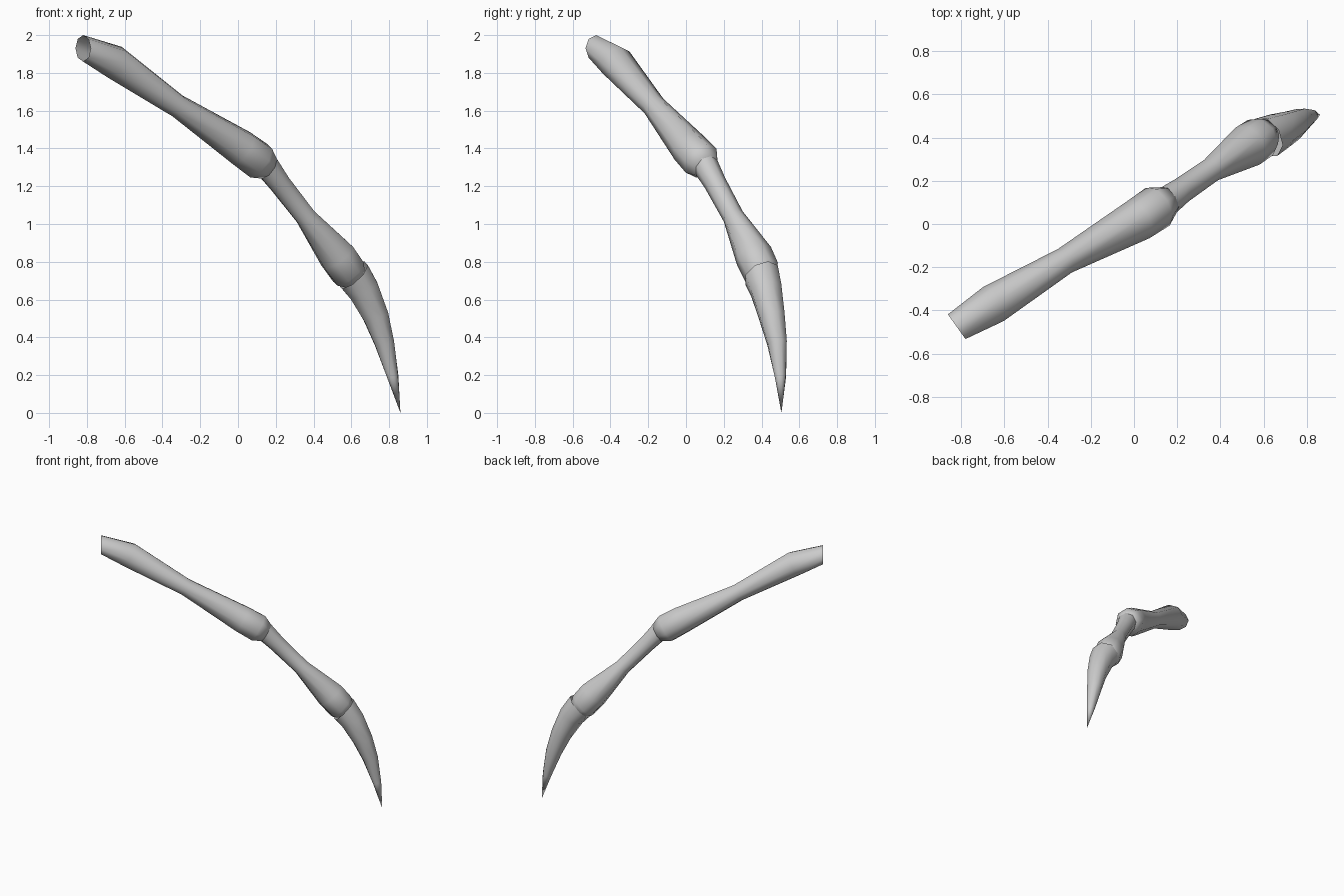
import bpy, bmesh, math
from mathutils import Vector

if "Cube" in bpy.data.objects:
    bpy.data.objects.remove(bpy.data.objects["Cube"])

SIDES = 8


def segment(name, stations, start_dir=None, tip=None, cap=False):
    """Loft rings (x, y, z, radius) into a tube, optionally ending in a point."""
    bm = bmesh.new()
    pts = [Vector(s[:3]) for s in stations]
    path = pts + ([Vector(tip)] if tip else [])
    rings = []
    for i, s in enumerate(stations):
        a, b = path[max(i - 1, 0)], path[min(i + 1, len(path) - 1)]
        if 0 < i < len(path) - 1:
            t = (path[i] - a).normalized() + (b - path[i]).normalized()
        else:
            t = b - a
        if i == 0 and start_dir:
            t = Vector(start_dir)
        t.normalize()
        u = t.cross(Vector((0, 0, 1))).normalized()
        v = u.cross(t)
        ring = []
        for k in range(SIDES):
            ang = 2 * math.pi * k / SIDES
            ring.append(bm.verts.new(pts[i] + s[3] * (math.cos(ang) * u + math.sin(ang) * v)))
        rings.append(ring)
    for r0, r1 in zip(rings, rings[1:]):
        for k in range(SIDES):
            j = (k + 1) % SIDES
            bm.faces.new((r0[k], r0[j], r1[j], r1[k]))
    if tip:
        end = bm.verts.new(tip)
        for k in range(SIDES):
            bm.faces.new((rings[-1][k], rings[-1][(k + 1) % SIDES], end))
    if cap:
        bm.faces.new(rings[-1])
    bmesh.ops.recalc_face_normals(bm, faces=bm.faces)
    me = bpy.data.meshes.new(name)
    bm.to_mesh(me)
    bm.free()
    for p in me.polygons:
        p.use_smooth = True
    ob = bpy.data.objects.new(name, me)
    bpy.context.collection.objects.link(ob)
    return ob


# Upper leg, open at the hip
segment("upper_leg", [
    (-0.82, -0.475, 1.93, 0.07),
    (-0.65, -0.37, 1.855, 0.092),
    (-0.32, -0.17, 1.625, 0.063),
    (0.02, 0.02, 1.40, 0.10),
    (0.11, 0.08, 1.335, 0.103),
    (0.16, 0.11, 1.30, 0.07),
], start_dir=(0.8, 0.57, 0.0), cap=True)

# Lower leg
segment("lower_leg", [
    (0.145, 0.10, 1.315, 0.07),
    (0.22, 0.155, 1.215, 0.06),
    (0.357, 0.25, 1.04, 0.057),
    (0.525, 0.36, 0.83, 0.102),
    (0.585, 0.40, 0.745, 0.10),
    (0.625, 0.43, 0.705, 0.06),
], cap=True)

# Curved claw
segment("claw", [
    (0.61, 0.40, 0.73, 0.10),
    (0.665, 0.425, 0.65, 0.089),
    (0.73, 0.455, 0.51, 0.072),
    (0.775, 0.482, 0.37, 0.055),
    (0.82, 0.50, 0.19, 0.031),
], start_dir=(0.62, 0.37, -0.68), tip=(0.86, 0.505, 0.0))
